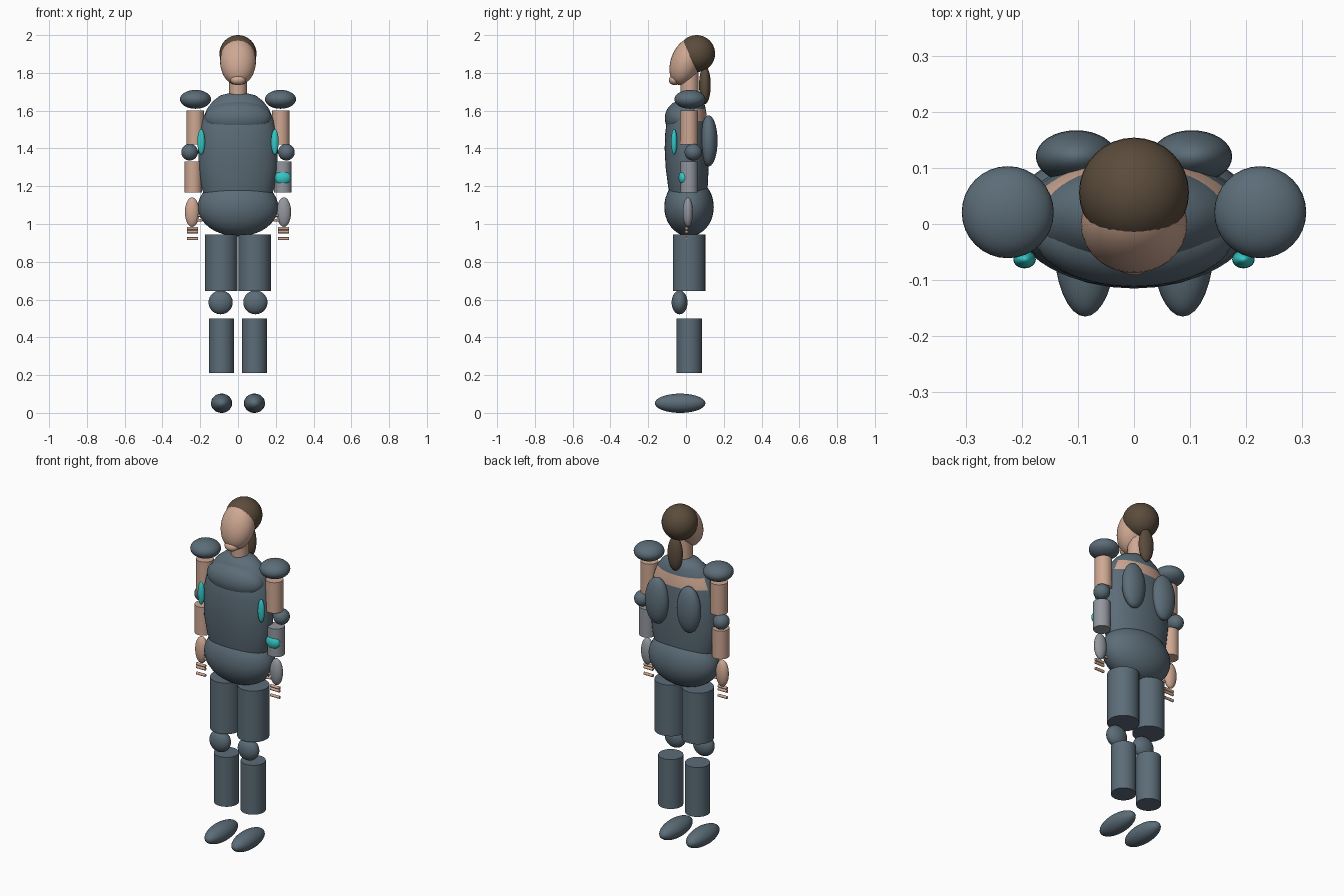
import bpy, bmesh, math
from mathutils import Matrix, Vector

if "Cube" in bpy.data.objects:
    bpy.data.objects.remove(bpy.data.objects["Cube"])


def material(name, rgb):
    m = bpy.data.materials.new(name)
    m.diffuse_color = (*rgb, 1)
    m.use_nodes = True
    m.node_tree.nodes["Principled BSDF"].inputs["Base Color"].default_value = m.diffuse_color
    return m


SUIT = material("slate suit", (0.105, 0.150, 0.185))
SKIN = material("skin", (0.62, 0.39, 0.29))
HAIR = material("brown hair", (0.105, 0.072, 0.045))
CYAN = material("cyan light", (0.035, 0.58, 0.57))
METAL = material("grey metal", (0.29, 0.31, 0.34))


def finish(name, bm, mats):
    bmesh.ops.recalc_face_normals(bm, faces=bm.faces)
    me = bpy.data.meshes.new(name)
    bm.to_mesh(me)
    bm.free()
    ob = bpy.data.objects.new(name, me)
    bpy.context.collection.objects.link(ob)
    for m in mats:
        me.materials.append(m)
    bpy.ops.object.select_all(action='DESELECT')
    bpy.context.view_layer.objects.active = ob
    ob.select_set(True)
    bpy.ops.object.shade_smooth_by_angle(angle=math.radians(40))
    return ob


def ball(name, center, radii, mat, tilt=0.0):
    """Ellipsoid, optionally tilted about x."""
    bm = bmesh.new()
    bmesh.ops.create_uvsphere(bm, u_segments=32, v_segments=20, radius=1)
    bm.transform(Matrix.Translation(center) @ Matrix.Rotation(tilt, 4, 'X')
                 @ Matrix.Diagonal((*radii, 1)))
    return finish(name, bm, [mat])


def tube(name, center, radius, length, mat, axis='Z'):
    bm = bmesh.new()
    bmesh.ops.create_cone(bm, cap_ends=True, segments=32, radius1=radius,
                          radius2=radius, depth=length)
    turn = Matrix.Rotation(math.pi / 2, 4, 'Y') if axis == 'X' else Matrix()
    bm.transform(Matrix.Translation(center) @ turn)
    return finish(name, bm, [mat])


# Torso: lofted oval rings (z, half width, half depth, y centre)
RINGS = [(1.13, .172, .095, .012), (1.20, .195, .105, .010), (1.30, .209, .114, .006),
         (1.40, .211, .117, .004), (1.48, .205, .114, .004), (1.545, .191, .108, .006),
         (1.61, .164, .092, .012), (1.65, .133, .076, .018), (1.68, .095, .058, .020),
         (1.692, .05, .035, .020)]
N = 48
bm = bmesh.new()
loops = []
for z, rx, ry, cy in RINGS:
    loops.append([bm.verts.new((rx * math.cos(2 * math.pi * i / N),
                                cy + ry * math.sin(2 * math.pi * i / N), z))
                  for i in range(N)])
for a, b in zip(loops, loops[1:]):
    for i in range(N):
        j = (i + 1) % N
        bm.faces.new((a[i], a[j], b[j], b[i]))
bm.faces.new(loops[0])
bm.faces.new(loops[-1])
# bare band across the upper back
for f in bm.faces:
    c = f.calc_center_median()
    if 1.545 < c.z < 1.61 and c.y > 0.05:
        f.material_index = 1
finish("torso", bm, [SUIT, SKIN])
ball("chest_plate", (0, -.02, 1.56), (.178, .092, .095), SUIT)
ball("pelvis", (0, .016, 1.09), (.213, .131, .155), SUIT)

# Head
tube("neck", (0, .018, 1.73), .047, .16, SKIN)
ball("face", (0, 0, 1.86), (.095, .08, .13), SKIN, tilt=-.358)
ball("chin", (0, -.06, 1.762), (.04, .031, .027), SKIN)
ball("hair", (0, .056, 1.902), (.098, .098, .098), HAIR)
ball("ponytail", (0, .10, 1.735), (.045, .031, .10), HAIR)

# Paired limbs and armour
for s, side in ((-1, "right"), (1, "left")):
    def n(part):
        return f"{side}_{part}"
    lower = METAL if s > 0 else SKIN   # one artificial forearm

    ball(n("shoulder_blade"), (s * .103, .12, 1.44), (.072, .047, .135), SUIT)
    ball(n("side_light"), (s * .195, -.063, 1.435), (.02, .016, .067), CYAN)

    # arm
    ball(n("shoulder_pad"), (s * .225, .021, 1.66), (.082, .082, .05), SUIT)
    tube(n("upper_arm"), (s * .226, .016, 1.51), .047, .18, SKIN)
    ball(n("elbow_guard"), (s * .256, .038, 1.38), (.044, .046, .044), SUIT)
    tube(n("forearm"), (s * .237, .016, 1.248), .046, .165, lower)
    ball(n("hand"), (s * .243, .01, 1.063), (.038, .027, .078), lower)
    for k, z in enumerate((.977, .959, .922)):
        tube(n(f"finger_bar_{k + 1}"), (s * .241, .002, z), .008, .058, SKIN, 'X')
    for k, z in enumerate((1.045, 1.02)):
        tube(n(f"thumb_bar_{k + 1}"), (s * .202, 0, z), .007, .03, SKIN, 'X')

    # leg
    tube(n("thigh"), (s * .088, .016, .795), .086, .30, SUIT)
    ball(n("knee_guard"), (s * .092, -.034, .585), (.064, .042, .063), SUIT)
    tube(n("shin"), (s * .087, .017, .355), .067, .29, SUIT)
    ball(n("foot"), (s * .087, -.031, .051), (.056, .134, .051), SUIT)

ball("forearm_light", (.237, -.013, 1.245), (.043, .026, .038), CYAN).data.update()
